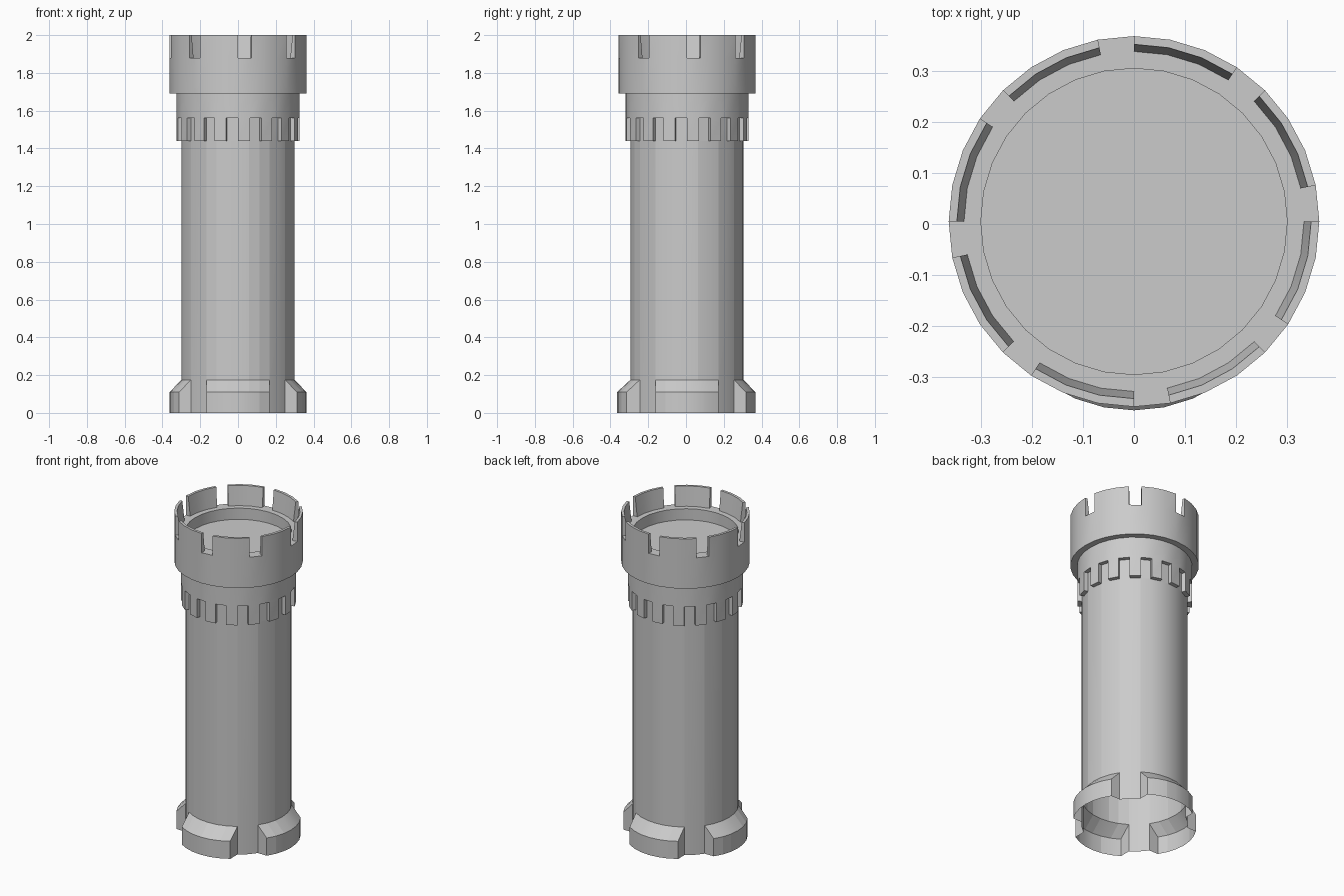
import bpy, bmesh
from math import sin, cos, pi, radians
from mathutils import Vector

if "Cube" in bpy.data.objects:
    bpy.data.objects.remove(bpy.data.objects["Cube"])

N = 32          # sides around the tower
CY = 0.005      # tower axis offset in y


def pt(j, r, z):
    a = 2 * pi * (j % N) / N      # clockwise from +y
    return Vector((r * sin(a), CY + r * cos(a), z))


def face(bm, pts):
    return bm.faces.new([bm.verts.new(p) for p in pts])


def sector(bm, j, profile):
    """Sweep a (radius, z) profile across one side of the tower."""
    for (r0, z0), (r1, z1) in zip(profile, profile[1:]):
        face(bm, [pt(j + 1, r0, z0), pt(j, r0, z0), pt(j, r1, z1), pt(j + 1, r1, z1)])


def end_wall(bm, j, profile, flip=False):
    pts = [pt(j, r, z) for r, z in profile]
    face(bm, pts[::-1] if flip else pts)


def finish(bm, name):
    bmesh.ops.remove_doubles(bm, verts=bm.verts, dist=1e-5)
    me = bpy.data.meshes.new(name)
    bm.to_mesh(me)
    bm.free()
    ob = bpy.data.objects.new(name, me)
    bpy.context.collection.objects.link(ob)
    bpy.ops.object.select_all(action='DESELECT')
    ob.select_set(True)
    bpy.context.view_layer.objects.active = ob
    bpy.ops.object.shade_smooth_by_angle(angle=radians(30))
    return ob


# Shaft with four hollow buttresses pushed straight out of its foot
R, Z_OUT, Z_TOP = 0.3, 0.11, 0.175
bm = bmesh.new()
for j in range(N):
    sector(bm, j, [(R, Z_TOP), (R, 1.44), (R, 1.56)] if j % 2 == 0 else [(R, Z_TOP), (R, 1.44)])
    if j % 8 in (3, 4):
        sector(bm, j, [(R, 0), (R, Z_TOP)])
for q in range(4):
    out = Vector((sin(q * pi / 2), cos(q * pi / 2), 0)) * (0.07 if q == 2 else 0.062)
    c = 8 * q
    for j in range(c - 3, c + 3):
        a, b = j + 1, j
        face(bm, [pt(a, R, 0) + out, pt(b, R, 0) + out, pt(b, R, Z_OUT) + out, pt(a, R, Z_OUT) + out])
        face(bm, [pt(a, R, Z_OUT) + out, pt(b, R, Z_OUT) + out, pt(b, R, Z_TOP), pt(a, R, Z_TOP)])
    for j, flip in ((c - 3, True), (c + 3, False)):
        pts = [pt(j, R, 0), pt(j, R, 0) + out, pt(j, R, Z_OUT) + out, pt(j, R, Z_TOP)]
        face(bm, pts if not flip else pts[::-1])
bmesh.ops.recalc_face_normals(bm, faces=bm.faces)
finish(bm, "shaft")

# Collar with a row of hanging teeth
RC = 0.325
bm = bmesh.new()
for j in range(N):
    if j % 2:
        sector(bm, j, [(R, 1.44), (RC, 1.44), (RC, 1.56)])
        tooth = [(R, 1.44), (RC, 1.44), (RC, 1.56), (R, 1.56)]
        end_wall(bm, j, tooth, True)
        end_wall(bm, j + 1, tooth)
    else:
        sector(bm, j, [(R, 1.56), (RC, 1.56)])
    sector(bm, j, [(RC, 1.56), (RC, 1.69)])
finish(bm, "toothed_collar")

# Crown with eight merlons, a walkway ledge and a sunken floor
RO, RI, Z_GAP, Z_FLOOR = 0.363, 0.333, 1.88, 1.81
merlon = [(RO, Z_GAP), (RO, 2.0), (0.347, 2.0), (RI, Z_GAP)]
bm = bmesh.new()
for j in range(N):
    sector(bm, j, [(RC, 1.69), (RO, 1.69), (RO, Z_GAP)])
    sector(bm, j, merlon if j % 4 != 3 else [merlon[0], merlon[-1]])
    sector(bm, j, [(RI, Z_GAP), (R, Z_GAP), (R, Z_FLOOR)])
    if j % 4 == 0:
        end_wall(bm, j, merlon, True)
        end_wall(bm, j + 3, merlon)
face(bm, [pt(-j, R, Z_FLOOR) for j in range(N)])
finish(bm, "crown")
